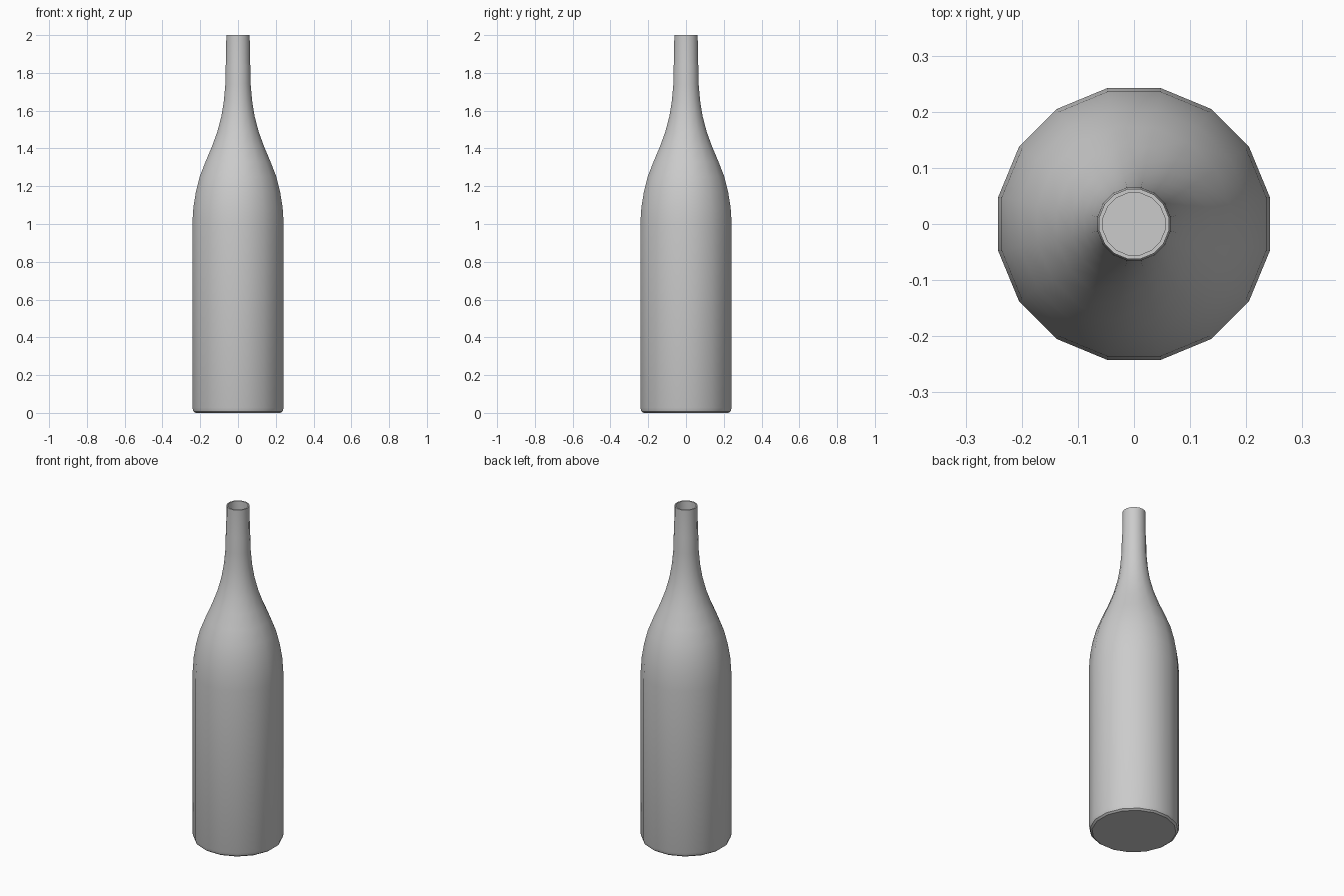
import bpy, bmesh, math

if "Cube" in bpy.data.objects:
    bpy.data.objects.remove(bpy.data.objects["Cube"])

SIDES = 16
FLAT = 1 / math.cos(math.pi / SIDES)  # distance to flats -> corner radius

# Outer profile (distance to flats, height), base to lip
outer = [(0.225, 0), (0.236, 0.008), (0.242, 0.028), (0.242, 1.0), (0.236, 1.09),
         (0.223, 1.17), (0.203, 1.25), (0.172, 1.33), (0.138, 1.41), (0.109, 1.49),
         (0.088, 1.57), (0.075, 1.65), (0.067, 1.74), (0.065, 1.84), (0.063, 1.86),
         (0.062, 2.0)]
# Inner wall, lip down to the floor
inner = [(0.055, 2.0), (0.055, 1.74)] + \
        [(r - 0.012, z) for r, z in outer[11:2:-1]] + [(0.23, 0.03)]

bm = bmesh.new()


def ring(r, z):
    return [bm.verts.new((r * FLAT * math.cos(a), r * FLAT * math.sin(a), z))
            for a in ((i + 0.5) * math.tau / SIDES for i in range(SIDES))]


rings = [ring(r, z) for r, z in outer + inner]
for a, b in zip(rings, rings[1:]):
    for i in range(SIDES):
        j = (i + 1) % SIDES
        bm.faces.new((a[i], a[j], b[j], b[i]))

# Underside and inner floor
bm.faces.new(rings[0][::-1])
bm.faces.new(rings[-1])
bmesh.ops.recalc_face_normals(bm, faces=bm.faces[:])

mesh = bpy.data.meshes.new("bottle")
bm.to_mesh(mesh)
bm.free()
bottle = bpy.data.objects.new("bottle", mesh)
bpy.context.collection.objects.link(bottle)
bpy.context.view_layer.objects.active = bottle
bottle.select_set(True)
bpy.ops.object.shade_smooth_by_angle(angle=math.radians(35))
